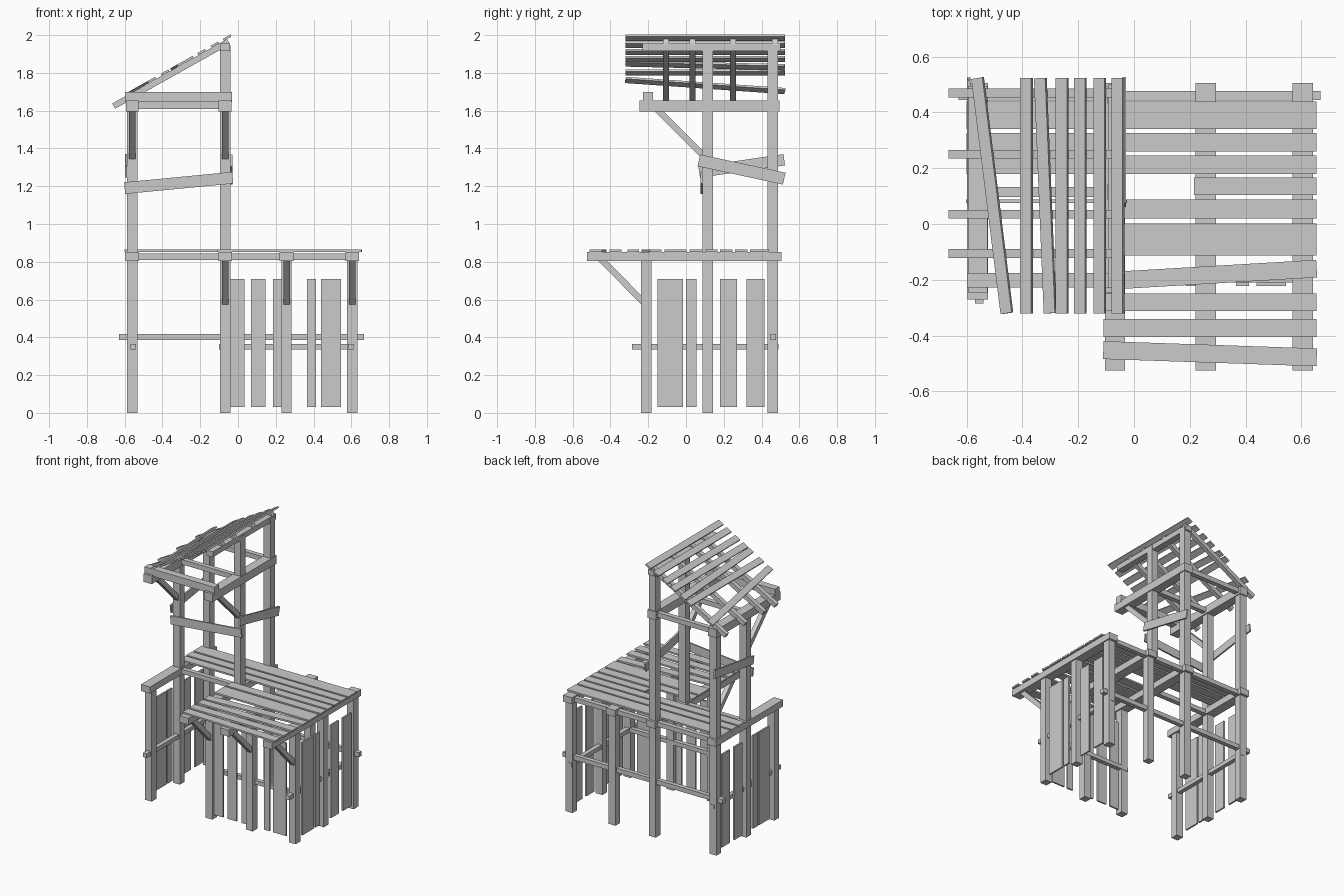
import bpy, math
from mathutils import Vector, Matrix

if "Cube" in bpy.data.objects:
    bpy.data.objects.remove(bpy.data.objects["Cube"])


def box(name, x, y, z):
    """Axis-aligned timber from (min, max) ranges."""
    bpy.ops.mesh.primitive_cube_add(size=1)
    o = bpy.context.object
    o.name = name
    o.location = [(a + b) / 2 for a, b in (x, y, z)]
    o.scale = [b - a for a, b in (x, y, z)]
    return o


def timber(name, a, b, side, width, thick):
    """Timber from a to b; 'side' hints the width direction."""
    a, b = Vector(a), Vector(b)
    d = (b - a).normalized()
    n = d.cross(Vector(side)).normalized()
    w = n.cross(d)
    bpy.ops.mesh.primitive_cube_add(size=1)
    o = bpy.context.object
    o.name = name
    m = Matrix((d * (b - a).length, w * width, n * thick)).transposed().to_4x4()
    m.translation = (a + b) / 2
    o.data.transform(m)
    return o


def mid(c, w):
    return (c - w / 2, c + w / 2)


PX = [-.56, -.068, .257, .605]
PY = [-.21, .115, .46]
W = .055

# Posts: short deck posts and tall tower posts
for x in PX:
    box("front_post", mid(x, W), mid(PY[0], W), (0, .81))
for x in PX[2:]:
    box("back_post", mid(x, W), mid(PY[2], W), (0, .81))
box("side_post", mid(PX[3], W), mid(PY[1], W), (0, .81))
for y in PY[1:]:
    box("tower_low_post", mid(PX[0], W), mid(y, W), (0, 1.62))
    box("tower_high_post", mid(PX[1], W), mid(y, W), (0 if y > .4 else .81, 1.945))

# Deck beams and cross beams
for x in PX:
    box("deck_beam", mid(x, .073), (-.27 if x < -.5 else -.525, .505), (.805, .853))
box("deck_back_beam", (PX[0], PX[3]), mid(.46, .035), (.81, .843))
box("deck_tower_beam", (PX[0], PX[1]), mid(.115, .035), (.81, .843))

# Deck boards: x start, centre y at the left end, centre y at the right end, width
for x0, ya, yb, w in [(-.6, .39, .39, .1), (-.6, .293, .293, .066), (-.6, .213, .213, .066),
                      (.215, .135, .135, .063), (-.11, .053, .053, .068), (-.11, -.055, -.055, .115),
                      (-.11, -.205, -.16, .063), (-.11, -.28, -.28, .062), (-.11, -.373, -.373, .064),
                      (-.11, -.452, -.478, .064)]:
    timber("deck_board", (x0, ya, .859), (.655, yb, .859), (0, 1, 0), w, .012)

# Wall rails
box("back_rail", (-.63, .668), mid(.46, .032), (.385, .418))
box("front_rail", (-.1, .605), (-.21, -.18), (.335, .365))
box("right_rail", (.583, .615), (-.285, .49), (.335, .365))
box("left_rail", (-.57, -.54), (-.285, .49), (.335, .365))

# Upright wall boards
for r in [(-.04, .035), (.07, .145), (.185, .245), (.365, .412), (.44, .545)]:
    box("front_wall_board", r, (-.222, -.21), (.03, .71))
for r in [(-.15, -.015), (.0, .055), (.18, .27), (.32, .415)]:
    box("right_wall_board", (.615, .627), r, (.03, .71))
for r in [(-.135, -.015), (.0, .055), (.18, .27), (.32, .415)]:
    box("left_wall_board", (-.582, -.57), r, (.03, .71))

# Diagonal braces
for x in PX[1:]:
    timber("deck_brace", (x, -.22, .58), (x, -.46, .825), (1, 0, 0), .034, .034)
for x in PX[:2]:
    timber("tower_brace", (x, .1, 1.355), (x, -.165, 1.62), (1, 0, 0), .034, .034)

# Tower head beams
for x in PX[:2]:
    box("tower_beam", mid(x, .068), (-.245, .495), (1.595, 1.655))
for y in PY[1:]:
    box("tower_cross_beam", (PX[0], PX[1]), mid(y, .035), (1.61, 1.645))
box("tower_front_beam", (-.598, -.032), (-.228, -.175), (1.645, 1.698))
box("ridge_beam", mid(PX[1], .05), (-.23, .5), (1.915, 1.955))

# Slanted guard planks
timber("front_guard", (-.6, .082, 1.19), (-.028, .082, 1.245), (0, 0, 1), .062, .012)
timber("right_guard", (-.035, .068, 1.337), (-.035, .52, 1.24), (0, 0, 1), .064, .012)
timber("left_guard", (-.593, .07, 1.275), (-.593, .52, 1.34), (0, 0, 1), .06, .012)

# Rafters
A, B = Vector((-.658, 0, 1.624)), Vector((-.05, 0, 1.965))
slope = (B - A).normalized()
up = Vector((-slope.z, 0, slope.x))
for y in (.47, .25, .035, -.105):
    off = Vector((0, y, 0))
    timber("rafter", A + off, B + off, (0, 1, 0), .032, .032)


def on_roof(x, y):
    p = A + slope * ((x - A.x) / slope.x) + up * .022
    return (p.x, y, p.z)


# Roof boards: x at the front end, x at the back end
for xa, xb in [(-.047, -.047), (-.112, -.112), (-.182, -.182), (-.247, -.247),
               (-.29, -.325), (-.375, -.375), (-.445, -.55)]:
    timber("roof_board", on_roof(xa, -.32), on_roof(xb, .523), slope, .046, .012)
